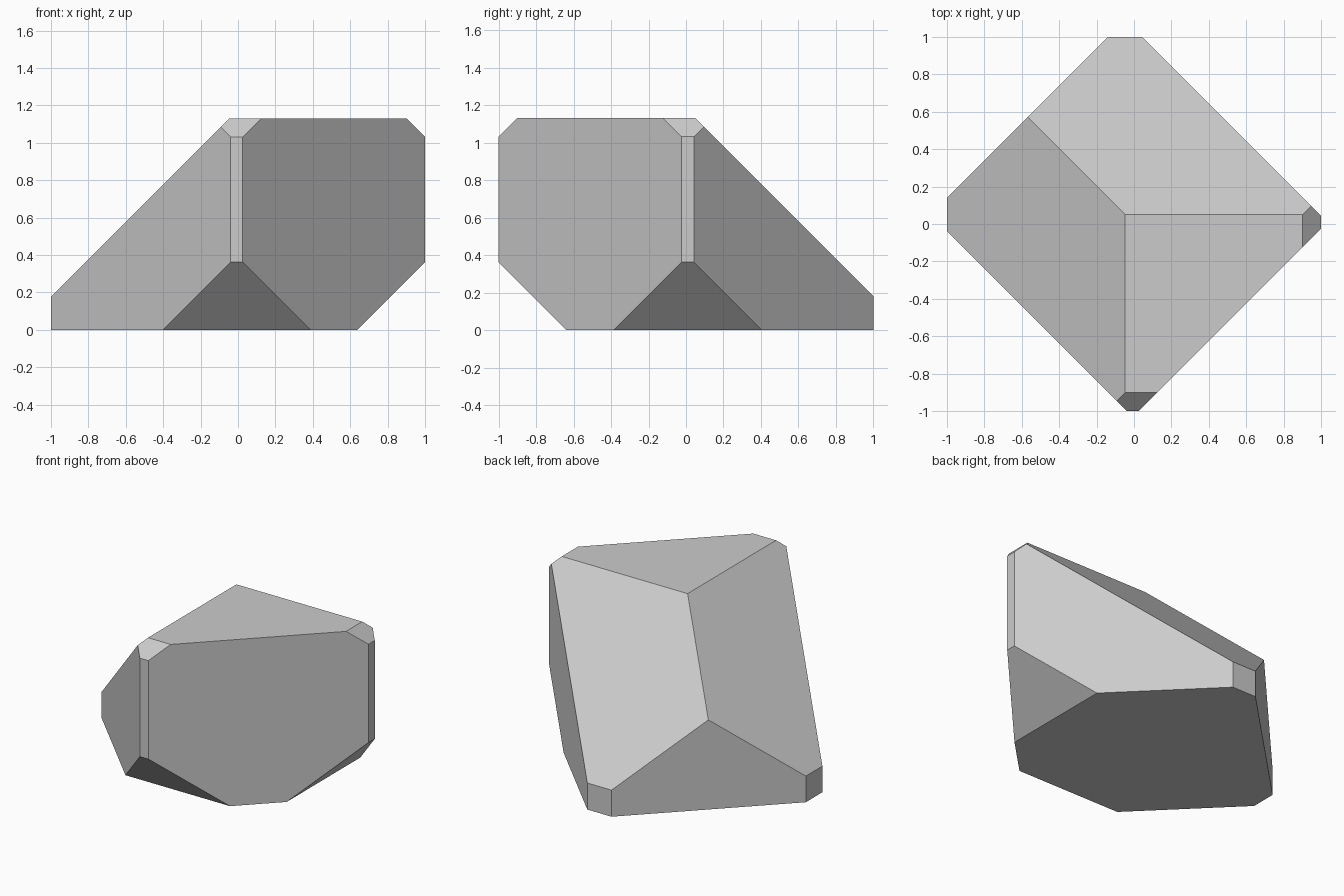
import bpy
import bmesh
from mathutils import Vector

if "Cube" in bpy.data.objects:
    bpy.data.objects.remove(bpy.data.objects["Cube"])

# Block bounding the crystal: x, y in [-1, 1], z in [0, 1.131]
HEIGHT = 1.131
bm = bmesh.new()
bmesh.ops.create_cube(bm, size=1.0)
for v in bm.verts:
    v.co = Vector((v.co.x * 2, v.co.y * 2, (v.co.z + 0.5) * HEIGHT))

# Diagonal facets: (normal, offset), keeping the side where normal . p <= offset
facets = [
    # upright sides
    ((1, 1, 0), 1.043),
    ((1, -1, 0), 1.025),
    ((-1, -1, 0), 1.039),
    ((-1, 1, 0), 1.139),
    # large roof slopes
    ((-1, 0, 1), 1.178),
    ((0, 1, 1), 1.181),
    # small top chamfers
    ((1, 0, 1), 2.032),
    ((0, -1, 1), 2.032),
    # lower undercuts
    ((1, 0, -1), 0.638),
    ((0, -1, -1), 0.638),
]

# Slice off each corner and cap the cut
for normal, offset in facets:
    n = Vector(normal)
    cut = bmesh.ops.bisect_plane(
        bm, geom=bm.verts[:] + bm.edges[:] + bm.faces[:], dist=1e-6,
        plane_co=n * (offset / n.length_squared), plane_no=n, clear_outer=True)
    rim = [e for e in cut["geom_cut"] if isinstance(e, bmesh.types.BMEdge)]
    bmesh.ops.contextual_create(bm, geom=rim)

bmesh.ops.recalc_face_normals(bm, faces=bm.faces[:])
mesh = bpy.data.meshes.new("faceted_crystal")
bm.to_mesh(mesh)
bm.free()
crystal = bpy.data.objects.new("faceted_crystal", mesh)
bpy.context.collection.objects.link(crystal)
